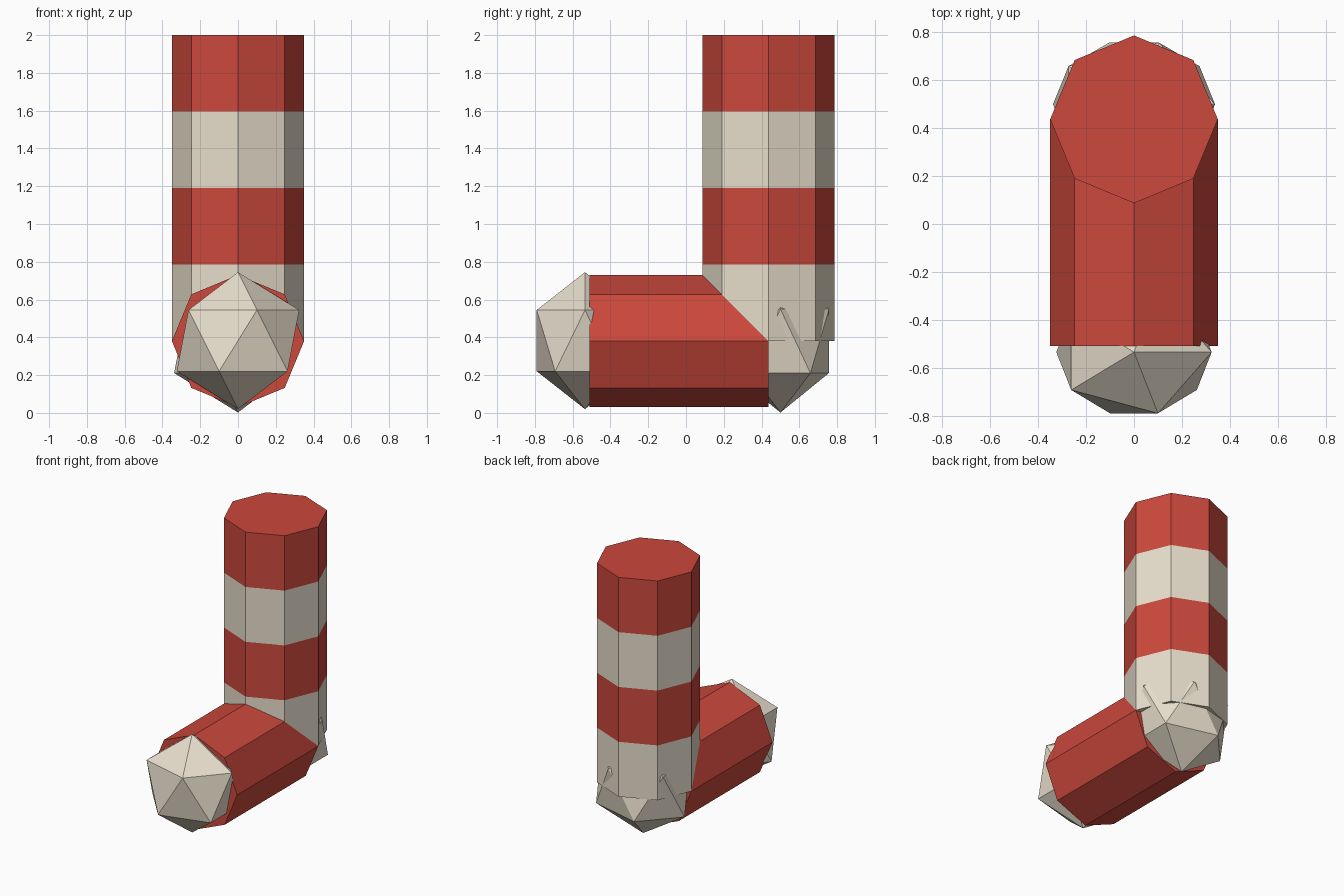
import bpy
from math import pi

if "Cube" in bpy.data.objects:
    bpy.data.objects.remove(bpy.data.objects["Cube"])


def material(name, color):
    m = bpy.data.materials.new(name)
    m.diffuse_color = (*color, 1)
    m.use_nodes = True
    m.node_tree.nodes["Principled BSDF"].inputs["Base Color"].default_value = m.diffuse_color
    return m


RED = material("red", (0.60, 0.065, 0.045))
CREAM = material("cream", (0.80, 0.73, 0.60))

SIDES, RADIUS = 8, 0.35
ANKLE_Y, ANKLE_Z = 0.437, 0.38
TOP_Z, TOE_Y = 2.0, -0.51


def finish(name, mat):
    ob = bpy.context.object
    ob.name = name
    ob.data.materials.append(mat)
    return ob


def tube(name, length, location, rotation, mat):
    bpy.ops.mesh.primitive_cylinder_add(vertices=SIDES, radius=RADIUS, depth=length,
                                        location=location, rotation=rotation)
    return finish(name, mat)


def cap_ball(name, location, scale, mat):
    bpy.ops.mesh.primitive_ico_sphere_add(subdivisions=1, radius=1,
                                          location=location, scale=scale)
    return finish(name, mat)


# striped leg: stacked bands in one mesh, with only the outer ends closed
bands = 4
verts, faces, slots = [], [], []
bpy.ops.mesh.primitive_circle_add(vertices=SIDES, radius=RADIUS)
ring = bpy.context.object
outline = [(v.co.x, v.co.y) for v in ring.data.vertices]
bpy.data.objects.remove(ring)
# order the outline counter-clockwise
if outline[0][0] * outline[1][1] - outline[0][1] * outline[1][0] < 0:
    outline.reverse()
for i in range(bands + 1):
    z = ANKLE_Z + (TOP_Z - ANKLE_Z) * i / bands
    verts += [(x, y + ANKLE_Y, z) for x, y in outline]
for i in range(bands):
    for j in range(SIDES):
        a, b = i * SIDES + j, i * SIDES + (j + 1) % SIDES
        faces.append((a, b, b + SIDES, a + SIDES))
        slots.append(i % 2)
faces += [tuple(reversed(range(SIDES))),
          tuple(range(bands * SIDES, (bands + 1) * SIDES))]
slots += [0, 1]
mesh = bpy.data.meshes.new("striped_leg")
mesh.from_pydata(verts, [], faces)
mesh.materials.append(CREAM)
mesh.materials.append(RED)
mesh.polygons.foreach_set("material_index", slots)
mesh.update()
bpy.context.collection.objects.link(bpy.data.objects.new("striped_leg", mesh))

# foot lying along y
tube("foot", ANKLE_Y - TOE_Y, (0, (ANKLE_Y + TOE_Y) / 2, ANKLE_Z), (pi / 2, 0, 0), RED)

# faceted toe and heel
cap_ball("toe", (0, -0.535, 0.3825), (0.3625, 0.30, 0.3625), CREAM)
cap_ball("heel", (0, 0.50, 0.38), (0.378, 0.302, 0.378), CREAM)
